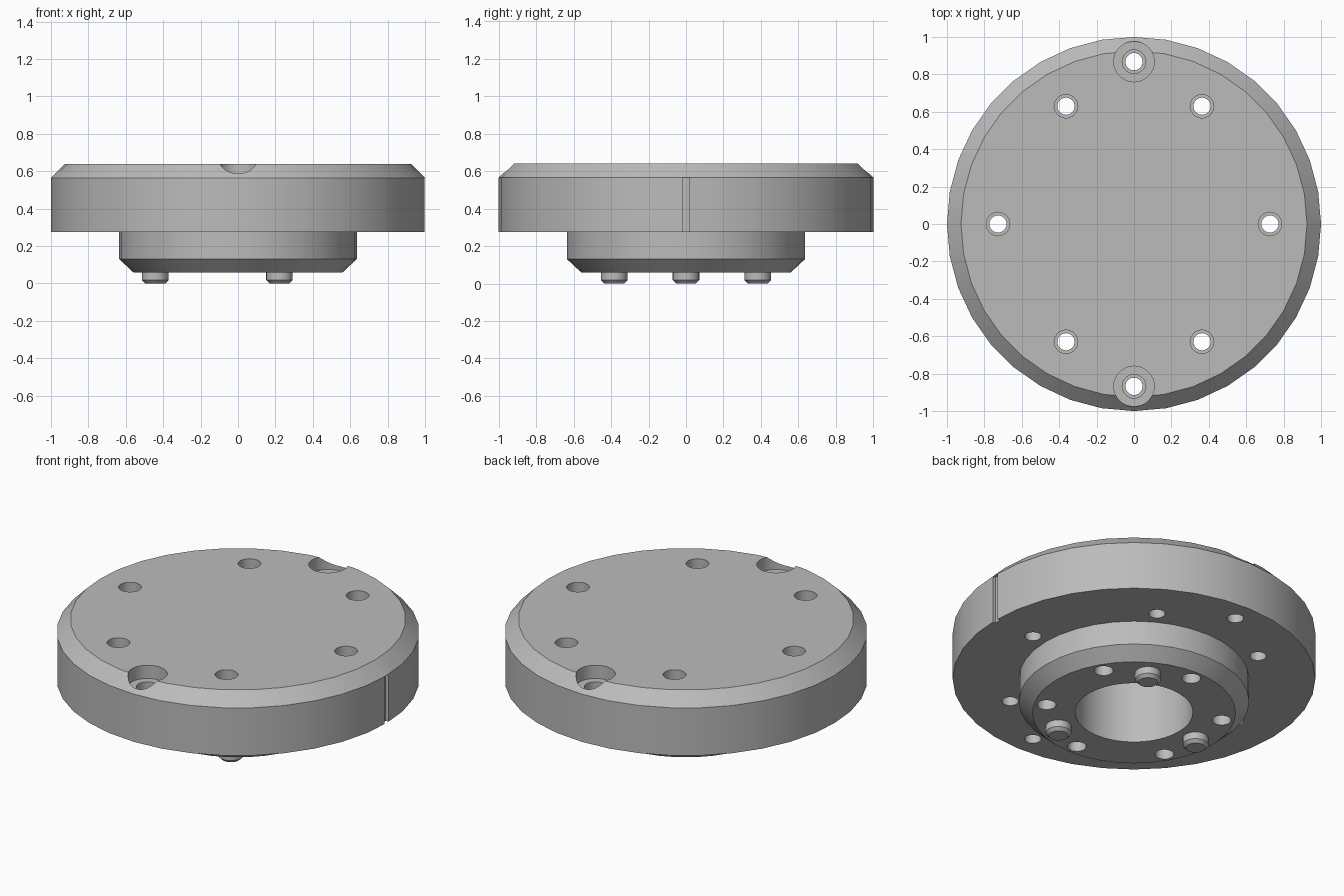
import bpy, bmesh, math
from mathutils import Matrix, Vector

cube = bpy.data.objects.get("Cube")
if cube:
    bpy.data.objects.remove(cube, do_unlink=True)

steel = bpy.data.materials.new("machined grey")
steel.use_nodes = True
grey = (0.5, 0.5, 0.5, 1)
steel.diffuse_color = grey
steel.node_tree.nodes["Principled BSDF"].inputs["Base Color"].default_value = grey


def revolve(bm, profile, centre=(0, 0), segments=32):
    """Spin (radius, z) points, starting and ending on the axis, into a solid."""
    x, y = centre
    rings = []
    for r, z in profile:
        if r == 0:
            rings.append([bm.verts.new((x, y, z))])
            continue
        rings.append([bm.verts.new((x + r * math.cos(math.tau * i / segments),
                                    y + r * math.sin(math.tau * i / segments), z))
                      for i in range(segments)])
    # Flat end caps are single polygons, so the axis points are dropped
    for ring in (rings[0], rings[-1]):
        if len(ring) == 1:
            bm.verts.remove(ring[0])
    rings = [ring for ring in rings if len(ring) > 1]
    for a, b in zip(rings, rings[1:]):
        for i in range(segments):
            j = (i + 1) % segments
            bm.faces.new((a[i], a[j], b[j], b[i]))
    bm.faces.new(rings[0])
    bm.faces.new(rings[-1])


def make_object(name, bm):
    bmesh.ops.recalc_face_normals(bm, faces=bm.faces)
    mesh = bpy.data.meshes.new(name)
    bm.to_mesh(mesh)
    bm.free()
    mesh.materials.append(steel)
    obj = bpy.data.objects.new(name, mesh)
    bpy.context.collection.objects.link(obj)
    return obj


def select(obj):
    bpy.ops.object.select_all(action='DESELECT')
    obj.select_set(True)
    bpy.context.view_layer.objects.active = obj


def polar(radius, degrees):
    a = math.radians(degrees)
    return radius * math.cos(a), radius * math.sin(a)


# Flange disc, stepped hub and blind central bore
TOP, RIM, STEP, HUB = 0.64, 0.565, 0.275, 0.06
bm = bmesh.new()
revolve(bm, [(0, 0.48), (0.325, 0.48), (0.325, HUB), (0.56, HUB), (0.635, 0.13),
             (0.635, STEP), (1, STEP), (1, RIM), (0.925, TOP), (0, TOP)], segments=36)
body = make_object("flange_body", bm)

# Cutters for every hole and the rim slot
bm = bmesh.new()
LOW, HIGH = 0.2, 0.8
for k in range(6):
    # Stepped bolt holes through the flange
    revolve(bm, [(0, LOW), (0.046, LOW), (0.046, 0.36), (0.063, 0.36), (0.063, HIGH), (0, HIGH)],
            polar(0.727, 60 * k), 24)
    # Blind holes in the hub face
    revolve(bm, [(0, 0), (0.052, 0), (0.052, 0.25), (0, 0.25)], polar(0.49, 30 + 60 * k), 24)
for side in (-1, 1):
    # Counterbored holes at the front and back edges
    revolve(bm, [(0, LOW), (0.046, LOW), (0.046, 0.36), (0.063, 0.36), (0.063, 0.56),
                 (0.108, 0.56), (0.108, HIGH), (0, HIGH)], (0, 0.868 * side), 32)
slot_size = Vector((0.1, 0.04, RIM - LOW))
bmesh.ops.create_cube(bm, size=1, matrix=Matrix.Translation((1.03, 0, (RIM + LOW) / 2))
                      @ Matrix.Diagonal(slot_size).to_4x4())
cutter = make_object("hole_cutter", bm)
cutter.hide_render = True

select(body)
cut = body.modifiers.new("holes", 'BOOLEAN')
cut.operation = 'DIFFERENCE'
cut.solver = 'EXACT'
cut.object = cutter
bpy.ops.object.modifier_apply(modifier=cut.name)
bpy.data.objects.remove(cutter, do_unlink=True)
bpy.ops.object.shade_smooth_by_angle()

# Three chamfered locating pins under the hub
for k in range(3):
    bm = bmesh.new()
    revolve(bm, [(0, 0), (0.053, 0), (0.071, 0.018), (0.071, 0.1), (0, 0.1)],
            polar(0.443, 60 + 120 * k), 24)
    pin = make_object(f"locating_pin_{k + 1}", bm)
    select(pin)
    bpy.ops.object.shade_smooth_by_angle()
